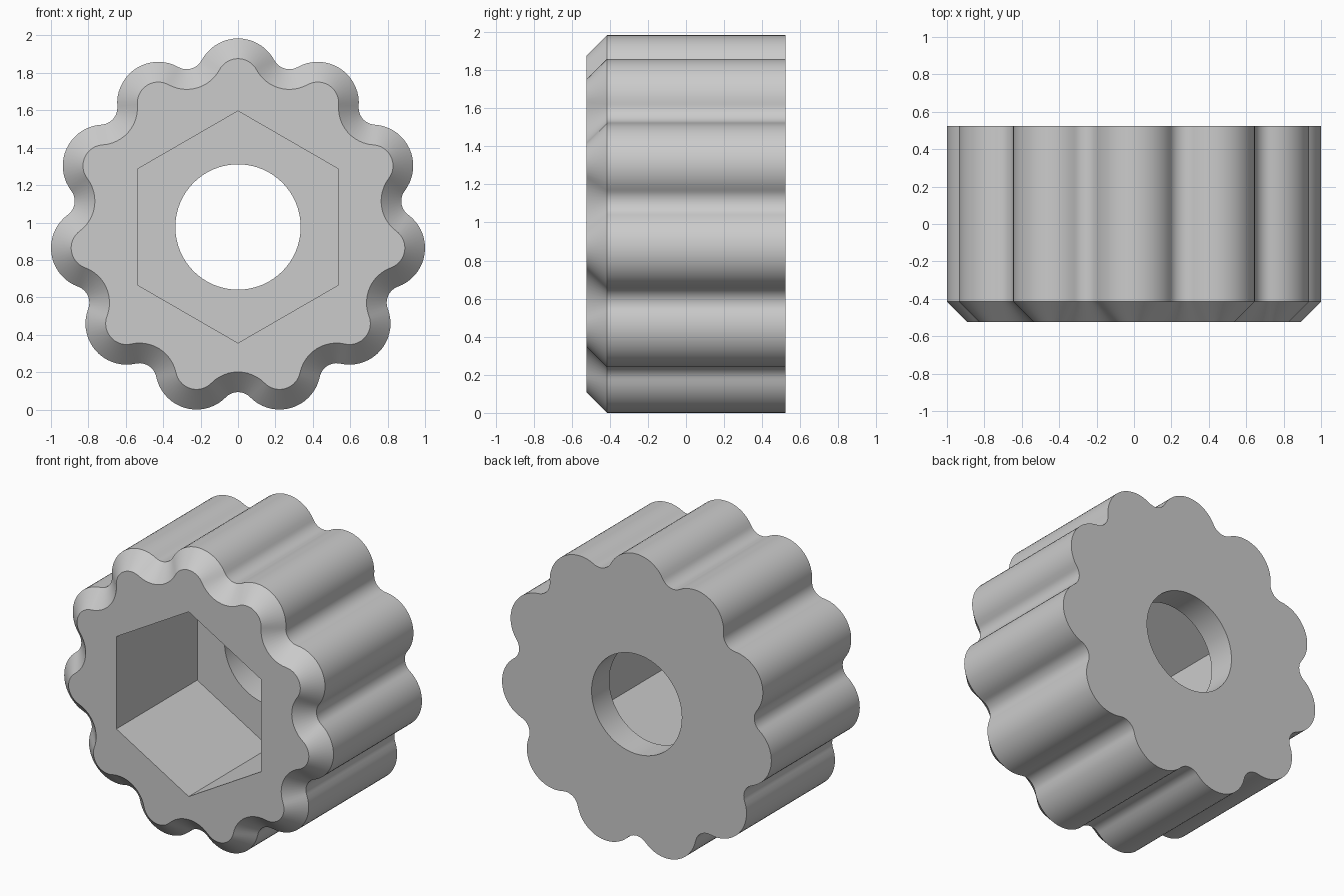
import bpy, bmesh
from math import pi, sin, cos, atan2, sqrt, radians

if "Cube" in bpy.data.objects:
    bpy.data.objects.remove(bpy.data.objects["Cube"])

LOBES = 11
ZC = 0.976                     # height of the knob's axis
LOBE_C, LOBE_R = 0.788, 0.22   # lobe centre distance and radius
VALLEY = 0.883                 # radius at the bottom of each valley
CHAMFER = 0.108
FRONT, BACK, FLOOR = -0.523, 0.523, 0.335
HEX_R, HOLE_R = 0.62, 0.335


def arc(cx, cz, r, a0, a1, n):
    return [(cx + r * cos(a0 + (a1 - a0) * i / n), cz + r * sin(a0 + (a1 - a0) * i / n))
            for i in range(n)]


def scalloped(inset):
    """Tangent lobe and valley arcs, moved inwards by inset."""
    a = pi / LOBES
    # valley radius that makes the arcs tangent
    k = LOBE_C * cos(a)
    f = (VALLEY**2 + LOBE_C**2 - 2 * VALLEY * k - LOBE_R**2) / (2 * (LOBE_R + k - VALLEY))
    d = VALLEY + f
    phi = atan2(d * sin(a), d * cos(a) - LOBE_C)
    unit = arc(LOBE_C, 0, LOBE_R - inset, -phi, phi, 18)
    unit += arc(d * cos(a), d * sin(a), f + inset, phi + pi, 2 * a - phi + pi, 12)
    pts = []
    for i in range(LOBES):
        t = pi / 2 + 2 * a * i
        pts += [(x * cos(t) - z * sin(t), x * sin(t) + z * cos(t)) for x, z in unit]
    return pts


def ring(bm, pts, y):
    return [bm.verts.new((x, y, z + ZC)) for x, z in pts]


def wall(bm, r0, r1):
    n = len(r0)
    for i in range(n):
        j = (i + 1) % n
        bm.faces.new((r0[i], r0[j], r1[j], r1[i]))


def cap(bm, outer, inner):
    """Flat face between an outer outline and a hole."""
    edges = [bm.edges.get((r[i - 1], r[i])) for r in (outer, inner) for i in range(len(r))]
    bmesh.ops.triangle_fill(bm, edges=edges, use_beauty=True)


bm = bmesh.new()
hexagon = arc(0, 0, HEX_R, pi / 2, pi / 2 + 2 * pi, 6)
circle = arc(0, 0, HOLE_R, 0, 2 * pi, 96)

# scalloped grip with chamfered front rim
rim = ring(bm, scalloped(CHAMFER), FRONT)
shoulder = ring(bm, scalloped(0), FRONT + CHAMFER)
rear = ring(bm, scalloped(0), BACK)
wall(bm, rim, shoulder)
wall(bm, shoulder, rear)

# hexagonal pocket and round through hole
hex_front, hex_floor = ring(bm, hexagon, FRONT), ring(bm, hexagon, FLOOR)
hole_floor, hole_rear = ring(bm, circle, FLOOR), ring(bm, circle, BACK)
wall(bm, hex_front, hex_floor)
wall(bm, hole_floor, hole_rear)

# front face, pocket floor and rear face
cap(bm, rim, hex_front)
cap(bm, hex_floor, hole_floor)
cap(bm, rear, hole_rear)
bmesh.ops.recalc_face_normals(bm, faces=bm.faces)

mesh = bpy.data.meshes.new("knob")
bm.to_mesh(mesh)
bm.free()
knob = bpy.data.objects.new("knob", mesh)
bpy.context.collection.objects.link(knob)

grey = bpy.data.materials.new("grey")
grey.diffuse_color = (0.6, 0.6, 0.6, 1)
grey.use_nodes = True
grey.node_tree.nodes["Principled BSDF"].inputs["Base Color"].default_value = grey.diffuse_color
mesh.materials.append(grey)

bpy.context.view_layer.objects.active = knob
knob.select_set(True)
bpy.ops.object.shade_smooth_by_angle(angle=radians(30))
